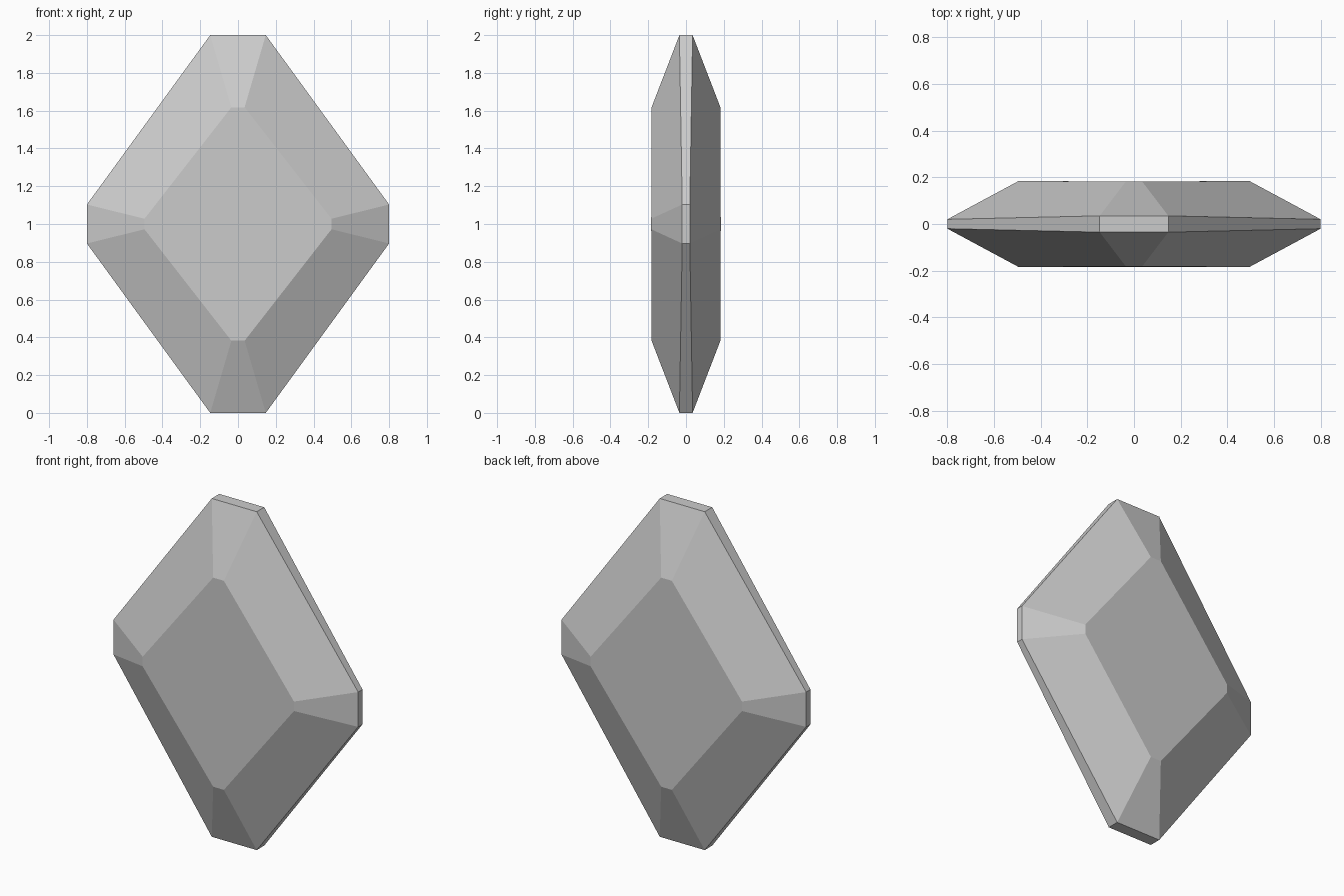
import bpy
import bmesh

# Remove the default object
cube = bpy.data.objects.get("Cube")
if cube:
    bpy.data.objects.remove(cube, do_unlink=True)

# Single stone colour
grey = bpy.data.materials.new("stone_grey")
grey.use_nodes = True
colour = (0.6, 0.6, 0.6, 1.0)
grey.diffuse_color = colour
grey.node_tree.nodes["Principled BSDF"].inputs["Base Color"].default_value = colour

MID = 1.0  # height of the gem's centre


def ring(bm, tip_x, tip_z, side_x, side_z, tip_y, side_y):
    """Diamond outline with four cut corners, counter-clockwise from the front."""
    corners = [(side_x, side_z, side_y), (tip_x, tip_z, tip_y),
               (-tip_x, tip_z, tip_y), (-side_x, side_z, side_y)]
    corners += [(-x, -z, y) for x, z, y in corners]
    return [bm.verts.new((x, y, MID + z)) for x, z, y in corners]


# Gem: front table, front bevel, girdle, back bevel, back table
table = (0.035, 0.618, 0.495, 0.028)
girdle = (0.147, 1.0, 0.8, 0.103)
bm = bmesh.new()
rings = [
    ring(bm, *table, -0.182, -0.184),
    ring(bm, *girdle, -0.035, -0.02),
    ring(bm, *girdle, 0.035, 0.02),
    ring(bm, *table, 0.182, 0.184),
]
for near, far in zip(rings, rings[1:]):
    for i in range(len(near)):
        j = (i + 1) % len(near)
        bm.faces.new((near[i], far[i], far[j], near[j]))

# Tables, folded very slightly along the vertical centre line
for r in (rings[0], rings[-1]):
    bm.faces.new(r)
bmesh.ops.recalc_face_normals(bm, faces=bm.faces[:])

mesh = bpy.data.meshes.new("faceted_gem")
bm.to_mesh(mesh)
bm.free()
mesh.materials.append(grey)
gem = bpy.data.objects.new("faceted_gem", mesh)
bpy.context.collection.objects.link(gem)
